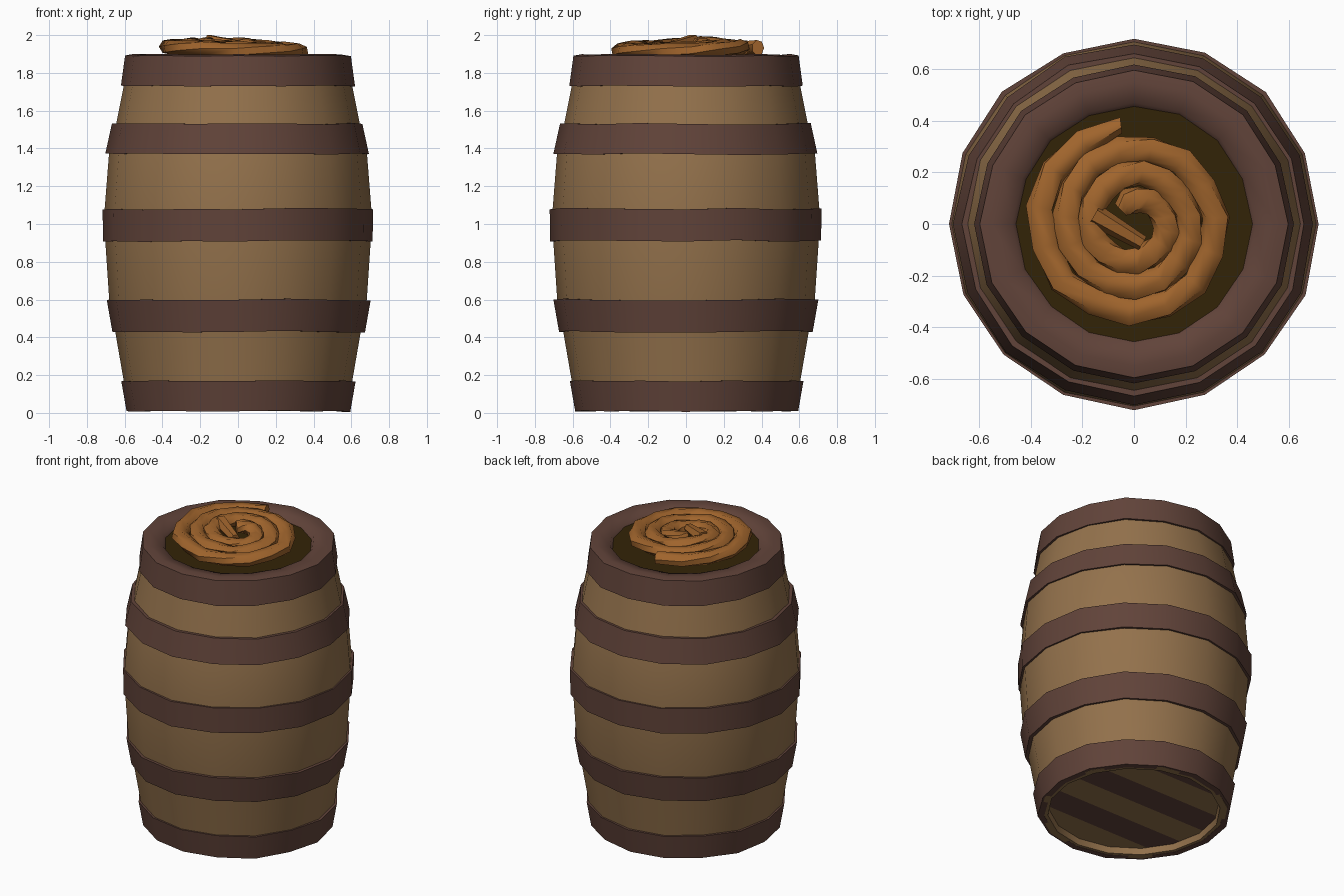
import bpy, bmesh, math, random

random.seed(4)
SIDES = 16

cube = bpy.data.objects.get("Cube")
if cube:
    bpy.data.objects.remove(cube, do_unlink=True)


def material(name, srgb):
    m = bpy.data.materials.new(name)
    m.use_nodes = True
    col = [(c / 255) ** 2.2 for c in srgb] + [1]
    m.diffuse_color = col
    m.node_tree.nodes["Principled BSDF"].inputs["Base Color"].default_value = col
    return m


TAN = material("tan wood", (146, 113, 77))
BROWN = material("dark brown band", (97, 69, 60))
ORANGE = material("orange rope", (158, 100, 48))
OLIVE = material("dark olive lid", (54, 40, 16))


def finish(name, bm, mats, angle):
    bmesh.ops.recalc_face_normals(bm, faces=bm.faces)
    mesh = bpy.data.meshes.new(name)
    bm.to_mesh(mesh)
    bm.free()
    for m in mats:
        mesh.materials.append(m)
    ob = bpy.data.objects.new(name, mesh)
    bpy.context.collection.objects.link(ob)
    bpy.ops.object.select_all(action="DESELECT")
    ob.select_set(True)
    bpy.context.view_layer.objects.active = ob
    bpy.ops.object.shade_smooth_by_angle(angle=math.radians(angle))
    return ob


def bridge(bm, a, b):
    n = len(a)
    for i in range(n):
        bm.faces.new((a[i], a[(i + 1) % n], b[(i + 1) % n], b[i]))


def lathe(name, profile, mat, closed=False, wobble=0.0, angle=35):
    """Spin (radius, z) points; wobble gives a hand-hewn edge."""
    bm = bmesh.new()
    push = [random.uniform(-wobble, wobble) for _ in range(SIDES)]
    lift = [random.uniform(-wobble, wobble) for _ in range(SIDES)]
    rings = []
    for r, z in profile:
        ring = []
        for i in range(SIDES):
            a = math.tau * i / SIDES
            rr = r + push[i]
            zz = z + lift[i]
            ring.append(bm.verts.new((rr * math.cos(a), rr * math.sin(a), zz)))
        rings.append(ring)
    for a, b in zip(rings, rings[1:]):
        bridge(bm, a, b)
    if closed:
        bridge(bm, rings[-1], rings[0])
    return finish(name, bm, [mat], angle)


# Bulging staves, turned in at the foot to a recessed base
lathe("barrel_body", [(0.52, 0.06), (0.53, 0.01), (0.575, 0.01), (0.605, 0.17),
                      (0.65, 0.43), (0.682, 0.6), (0.702, 0.9), (0.706, 1.08),
                      (0.683, 1.37), (0.645, 1.53), (0.605, 1.73), (0.57, 1.87)], TAN)

# Hoops: (bottom z, top z, bottom radius, top radius)
hoops = {"foot_hoop": (0.01, 0.17, 0.59, 0.618),
         "lower_hoop": (0.43, 0.6, 0.668, 0.698),
         "middle_hoop": (0.91, 1.08, 0.717, 0.72),
         "upper_hoop": (1.37, 1.53, 0.698, 0.663)}
for name, (z0, z1, r0, r1) in hoops.items():
    lathe(name, [(r0, z0), (r1, z1), (r1 - 0.06, z1), (r0 - 0.04, z0)],
          BROWN, True, 0.005)

# Top hoop folding over into a rounded rim
lathe("top_rim", [(0.56, 1.73), (0.617, 1.73), (0.595, 1.89), (0.55, 1.898),
                  (0.47, 1.885), (0.445, 1.84)], BROWN, False, 0.003, 70)


def disc(name, r, z, mats):
    bm = bmesh.new()
    bmesh.ops.create_circle(bm, cap_ends=True, segments=SIDES, radius=r)
    bmesh.ops.translate(bm, verts=bm.verts, vec=(0, 0, z))
    return bm


# Lid under the rope
finish("lid", disc("lid", 0.5, 1.86, [OLIVE]), [OLIVE], 30)

# Base cut into boards, alternating in colour
bm = disc("base", 0.54, 0.05, [TAN])
BOARD = 0.19
for k in range(-3, 4):
    bmesh.ops.bisect_plane(bm, geom=bm.verts[:] + bm.edges[:] + bm.faces[:],
                           plane_co=(0, 0.04 + k * BOARD, 0), plane_no=(0, 1, 0))
for f in bm.faces:
    row = math.floor((f.calc_center_median().y - 0.04) / BOARD)
    f.material_index = 1 if row % 2 == 0 else 0
finish("base_boards", bm, [TAN, BROWN], 30)

# Rope coil: a rough tube swept along a flat spiral
bm = bmesh.new()
TURNS, STEPS, SECTION = 3.1, 46, 7
prev = first = None
for s in range(STEPS + 1):
    t = s / STEPS
    a = 1.7 + math.tau * TURNS * t
    r = 0.385 - 0.3 * t + random.uniform(-0.008, 0.008)
    z = 1.925 + 0.015 * t + 0.012 * math.cos(a - 2.6) + random.uniform(-0.006, 0.006)
    w = 0.054 * (0.6 if s in (0, STEPS) else 1)
    ring = []
    for j in range(SECTION):
        b = math.tau * j / SECTION + 0.3 * s
        rr = r + w * math.cos(b)
        ring.append(bm.verts.new((rr * math.cos(a), rr * math.sin(a),
                                  z + 0.042 * math.sin(b))))
    if prev:
        # the section twists as it goes, like laid rope
        bridge(bm, prev, ring)
    else:
        first = ring
    prev = ring
bm.faces.new(first)
bm.faces.new(prev)
finish("rope_coil", bm, [ORANGE], 50)

# Loose rope end crossing the middle of the coil
bm = bmesh.new()
bmesh.ops.create_cone(bm, cap_ends=True, segments=6, radius1=0.045, radius2=0.03, depth=0.22)
for v in bm.verts:
    x, y, z = v.co
    v.co = (-0.06 + z * 0.85 + y * 0.5, -0.02 - z * 0.5 + y * 0.85, 1.95 + x - 0.1 * z)
finish("rope_end", bm, [ORANGE], 50)
